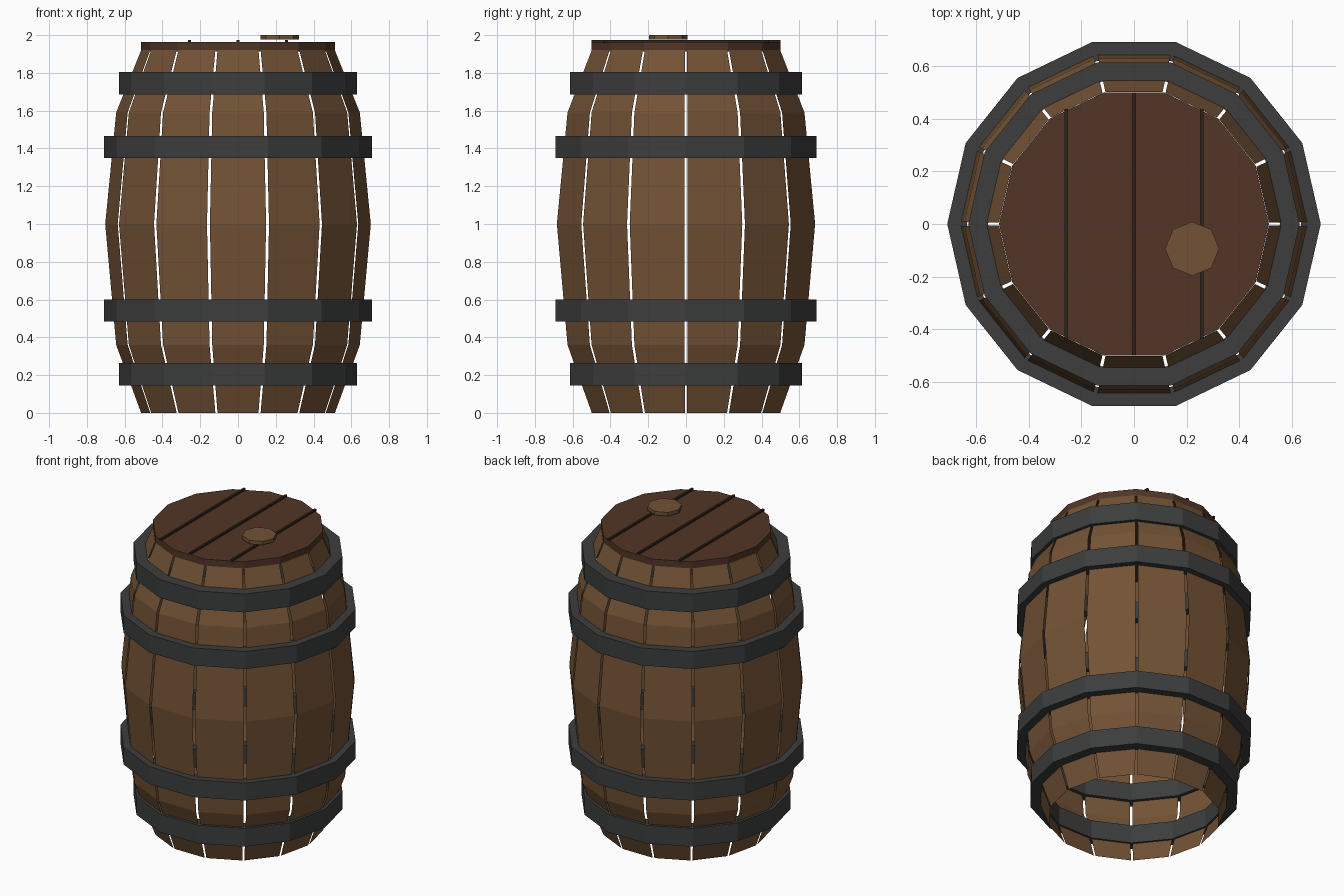
import bpy, bmesh
from math import sin, cos, pi

if "Cube" in bpy.data.objects:
    bpy.data.objects.remove(bpy.data.objects["Cube"])

N = 14
STEP = 2 * pi / N


def material(name, rgb):
    m = bpy.data.materials.new(name)
    m.diffuse_color = (*rgb, 1)
    m.use_nodes = True
    m.node_tree.nodes["Principled BSDF"].inputs["Base Color"].default_value = m.diffuse_color
    return m


WOOD = material("stave_wood", (0.17, 0.085, 0.036))
LID = material("lid_wood", (0.085, 0.036, 0.02))
DARK = material("groove_dark", (0.03, 0.017, 0.01))
IRON = material("hoop_iron", (0.045, 0.048, 0.046))


def finish(name, bm, mat, recalc=True):
    if recalc:
        bmesh.ops.recalc_face_normals(bm, faces=bm.faces)
    me = bpy.data.meshes.new(name)
    bm.to_mesh(me)
    bm.free()
    me.materials.append(mat)
    ob = bpy.data.objects.new(name, me)
    bpy.context.collection.objects.link(ob)
    return ob


def polar(bm, r, a, z):
    return bm.verts.new((r * cos(a), r * sin(a), z))


def disc(name, sides, r, z0, z1, mat, x=0, y=0):
    bm = bmesh.new()
    rings = [[polar(bm, r, 2 * pi * i / sides, z) for i in range(sides)] for z in (z0, z1)]
    bm.faces.new(rings[0])
    bm.faces.new(rings[1])
    for i in range(sides):
        j = (i + 1) % sides
        bm.faces.new((rings[0][i], rings[0][j], rings[1][j], rings[1][i]))
    finish(name, bm, mat).location = (x, y, 0)


def hoop(name, r_in, r_out, z0, z1):
    bm = bmesh.new()
    section = [(r_in, z0), (r_out, z0), (r_out, z1), (r_in, z1)]
    rings = [[polar(bm, r, i * STEP, z) for r, z in section] for i in range(N)]
    for i in range(N):
        a, b = rings[i], rings[(i + 1) % N]
        for k in range(4):
            m = (k + 1) % 4
            bm.faces.new((a[k], b[k], b[m], a[m]))
    finish(name, bm, IRON)


# Thin bowed staves with narrow gaps between them
profile = [(0.513, 0), (0.645, 0.36), (0.703, 1.0), (0.645, 1.59), (0.513, 1.92)]
gap = 0.025 * STEP
for i in range(N):
    bm = bmesh.new()
    rows = [(polar(bm, r, i * STEP + gap, z), polar(bm, r, (i + 1) * STEP - gap, z))
            for r, z in profile]
    for a, b in zip(rows, rows[1:]):
        bm.faces.new((a[0], a[1], b[1], b[0]))
    finish(f"stave_{i + 1}", bm, WOOD, recalc=False)

# Iron hoops, sunk slightly through the staves
hoop("hoop_bottom", 0.555, 0.63, 0.145, 0.265)
hoop("hoop_lower", 0.635, 0.71, 0.485, 0.6)
hoop("hoop_upper", 0.635, 0.71, 1.35, 1.465)
hoop("hoop_top", 0.555, 0.63, 1.685, 1.805)

# Lid with plank seams and a bung
disc("lid", N, 0.513, 1.913, 1.963, LID)
for k, (x, half) in enumerate([(-0.257, 0.437), (0, 0.5), (0.257, 0.437)]):
    bm = bmesh.new()
    bmesh.ops.create_cube(bm, size=1)
    bmesh.ops.scale(bm, vec=(0.014, 2 * half, 0.016), verts=bm.verts)
    bmesh.ops.translate(bm, vec=(x, 0, 1.967), verts=bm.verts)
    finish(f"lid_seam_{k + 1}", bm, DARK)
disc("bung", 8, 0.103, 1.976, 2.0, WOOD, 0.221, -0.094)
